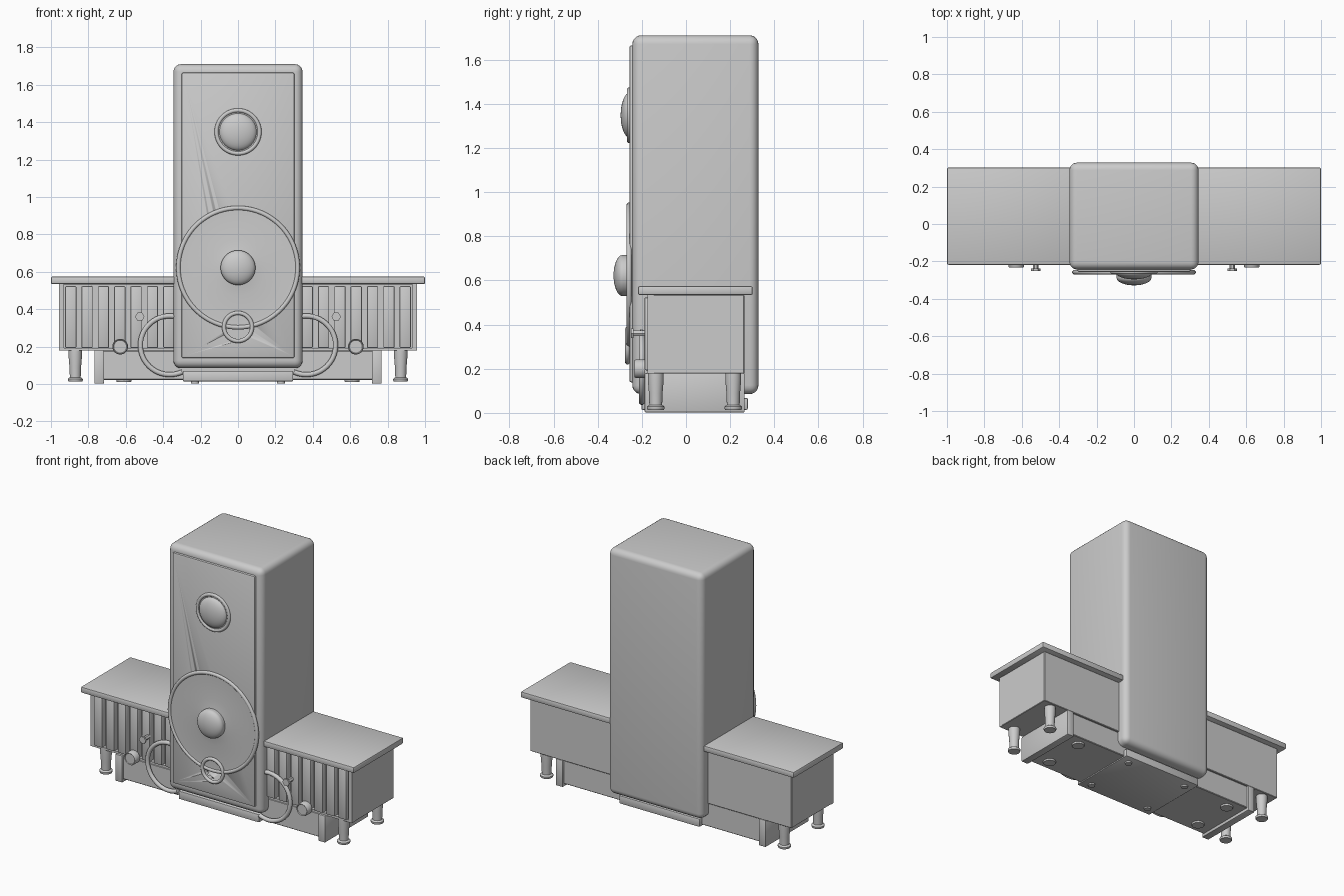
import bpy, bmesh, math
from mathutils import Matrix, Vector

if "Cube" in bpy.data.objects:
    bpy.data.objects.remove(bpy.data.objects["Cube"])


def finish(name, bm, smooth=True):
    bmesh.ops.recalc_face_normals(bm, faces=bm.faces)
    me = bpy.data.meshes.new(name)
    bm.to_mesh(me)
    bm.free()
    ob = bpy.data.objects.new(name, me)
    bpy.context.collection.objects.link(ob)
    if smooth:
        bpy.ops.object.select_all(action='DESELECT')
        ob.select_set(True)
        bpy.context.view_layer.objects.active = ob
        bpy.ops.object.shade_smooth_by_angle(angle=math.radians(35))
    return ob


def box(name, x, y, z, bevel=0.0, seg=2):
    """Box from (min, max) ranges, optionally rounded."""
    bm = bmesh.new()
    bmesh.ops.create_cube(bm, size=1)
    for v in bm.verts:
        v.co = Vector([r[0] + (c + 0.5) * (r[1] - r[0]) for c, r in zip(v.co, (x, y, z))])
    if bevel:
        bmesh.ops.bevel(bm, geom=bm.edges[:], offset=bevel, segments=seg,
                        profile=0.5, affect='EDGES')
    return finish(name, bm)


def lathe(name, profile, loc, front=False, seg=48):
    """Spin (radius, height) points; height runs up z, or towards -y if front."""
    bm = bmesh.new()
    vs = [bm.verts.new((r, 0, h)) for r, h in profile]
    es = [bm.edges.new(p) for p in zip(vs, vs[1:])]
    bmesh.ops.spin(bm, geom=vs + es, cent=(0, 0, 0), axis=(0, 0, 1),
                   angle=math.tau, steps=seg, use_duplicate=False)
    bmesh.ops.remove_doubles(bm, verts=bm.verts, dist=1e-5)
    m = Matrix.Translation(loc)
    if front:
        m = m @ Matrix.Rotation(math.pi / 2, 4, 'X')
    bm.transform(m)
    return finish(name, bm)


def ring(name, R, r, loc, seg=64):
    pts = [(R + r * math.cos(i * math.tau / 12), r * math.sin(i * math.tau / 12))
           for i in range(13)]
    return lathe(name, pts, loc, True, seg)


def dome(r, base, height, n=8):
    return [(r * math.cos(i * math.pi / 2 / n), base + height * math.sin(i * math.pi / 2 / n))
            for i in range(n + 1)]


# main tower and front baffle, with a port hole cut through both
tower = box("tower_cabinet", (-0.345, 0.345), (-0.243, 0.328), (0.085, 1.71), 0.04, 5)
baffle = box("front_baffle", (-0.302, 0.302), (-0.257, -0.225), (0.138, 1.665), 0.01, 2)
PORT_Z, WOOF_Z, TWEET_Z = 0.305, 0.622, 1.348
cutter = lathe("port_cutter", [(0, -0.15), (0.072, -0.15), (0.072, 0.15), (0, 0.15)],
               (0, -0.25, PORT_Z), True)
for ob in (tower, baffle):
    mod = ob.modifiers.new("port_hole", 'BOOLEAN')
    mod.operation, mod.object, mod.solver = 'DIFFERENCE', cutter, 'EXACT'
    bpy.context.view_layer.objects.active = ob
    bpy.ops.object.modifier_apply(modifier=mod.name)
bpy.data.objects.remove(cutter)
ring("port_rim", 0.075, 0.011, (0, -0.265, PORT_Z))

# woofer
lathe("woofer_cone", [(0.325, 0.0), (0.322, 0.006), (0.15, 0.003), (0.09, 0.012)],
      (0, -0.256, WOOF_Z), True, 64)
ring("woofer_rim", 0.319, 0.012, (0, -0.258, WOOF_Z), 80)
lathe("woofer_dust_cap", [(0.093, 0.0), (0.093, 0.03)] + dome(0.093, 0.032, 0.04),
      (0, -0.256, WOOF_Z), True)

# tweeter
ring("tweeter_rim", 0.115, 0.011, (0, -0.257, TWEET_Z))
lathe("tweeter_surround", [(0.115, 0), (0.11, 0.004), (0.099, 0.004)],
      (0, -0.257, TWEET_Z), True)
lathe("tweeter_dome", dome(0.1, 0, 0.039), (0, -0.257, TWEET_Z), True)

# base and central plinth
box("base_block", (-0.72, 0.72), (-0.175, 0.255), (0.022, 0.178), 0.004, 1)
box("central_plinth", (-0.295, 0.295), (-0.202, 0.28), (0.014, 0.068), 0.006)
box("plinth_neck", (-0.25, 0.25), (-0.17, 0.25), (0.06, 0.1))
for x in (-0.23, 0.23):
    for y in (-0.14, 0.22):
        lathe("plinth_pad", [(0, 0), (0.022, 0), (0.022, 0.016), (0, 0.016)], (x, y, 0.004), seg=24)

LEG = [(0, 0.014), (0.037, 0.014), (0.04, 0.02), (0.04, 0.028), (0.029, 0.036),
       (0.031, 0.09), (0.036, 0.15), (0.036, 0.18), (0, 0.18)]

for side, s in (("left", -1), ("right", 1)):
    def rng(a, b):
        return tuple(sorted((s * a, s * b)))

    # side cabinet: carcass, top and front frame
    box(side + "_cabinet_body", rng(0.3, 0.957), (-0.15, 0.264), (0.178, 0.535), 0.003, 1)
    box(side + "_cabinet_top", rng(0.32, 1.0), (-0.218, 0.302), (0.534, 0.574), 0.008)
    box(side + "_frame_stile", rng(0.93, 0.957), (-0.175, -0.145), (0.178, 0.535))
    box(side + "_frame_rail", rng(0.3, 0.957), (-0.175, -0.145), (0.178, 0.193))

    # vertical slats
    for i in range(8):
        c = 0.894 - i * 0.0873
        box(side + "_slat", rng(c - 0.03, c + 0.03), (-0.188, -0.14), (0.193, 0.523), 0.006)

    # turned legs
    for y in (-0.137, 0.214):
        lathe(side + "_leg", LEG, (s * 0.87, y, 0), seg=32)

    # base end plate and round feet
    box(side + "_base_end", rng(0.716, 0.768), (-0.188, 0.266), (0.002, 0.18), 0.006)
    for y in (-0.1, 0.18):
        lathe(side + "_base_foot", [(0, 0), (0.038, 0), (0.04, 0.004), (0.04, 0.016), (0, 0.016)],
              (s * 0.61, y, 0.011), seg=32)

    # round knob with a raised rim
    lathe(side + "_knob", [(0, 0), (0.042, 0), (0.042, 0.042), (0.038, 0.048),
                           (0.034, 0.044), (0, 0.044)], (s * 0.63, -0.185, 0.2), True, 32)

    # peg with a six-sided head
    lathe(side + "_peg", [(0, 0), (0.014, 0), (0.014, 0.06), (0.025, 0.06),
                          (0.025, 0.072), (0, 0.072)], (s * 0.525, -0.178, 0.36), True, 6)

    # looped cable from the plinth up to the tower
    cu = bpy.data.curves.new(side + "_cable", 'CURVE')
    cu.dimensions, cu.bevel_depth, cu.bevel_resolution = '3D', 0.014, 3
    cu.use_fill_caps = True
    sp = cu.splines.new('POLY')
    n = 32
    sp.points.add(n)
    for i, p in enumerate(sp.points):
        a = math.radians(-115 + 220 * i / n)
        p.co = (s * (0.365 + 0.157 * math.cos(a)), -0.2, 0.207 + 0.157 * math.sin(a), 1)
    bpy.context.collection.objects.link(bpy.data.objects.new(side + "_cable", cu))
